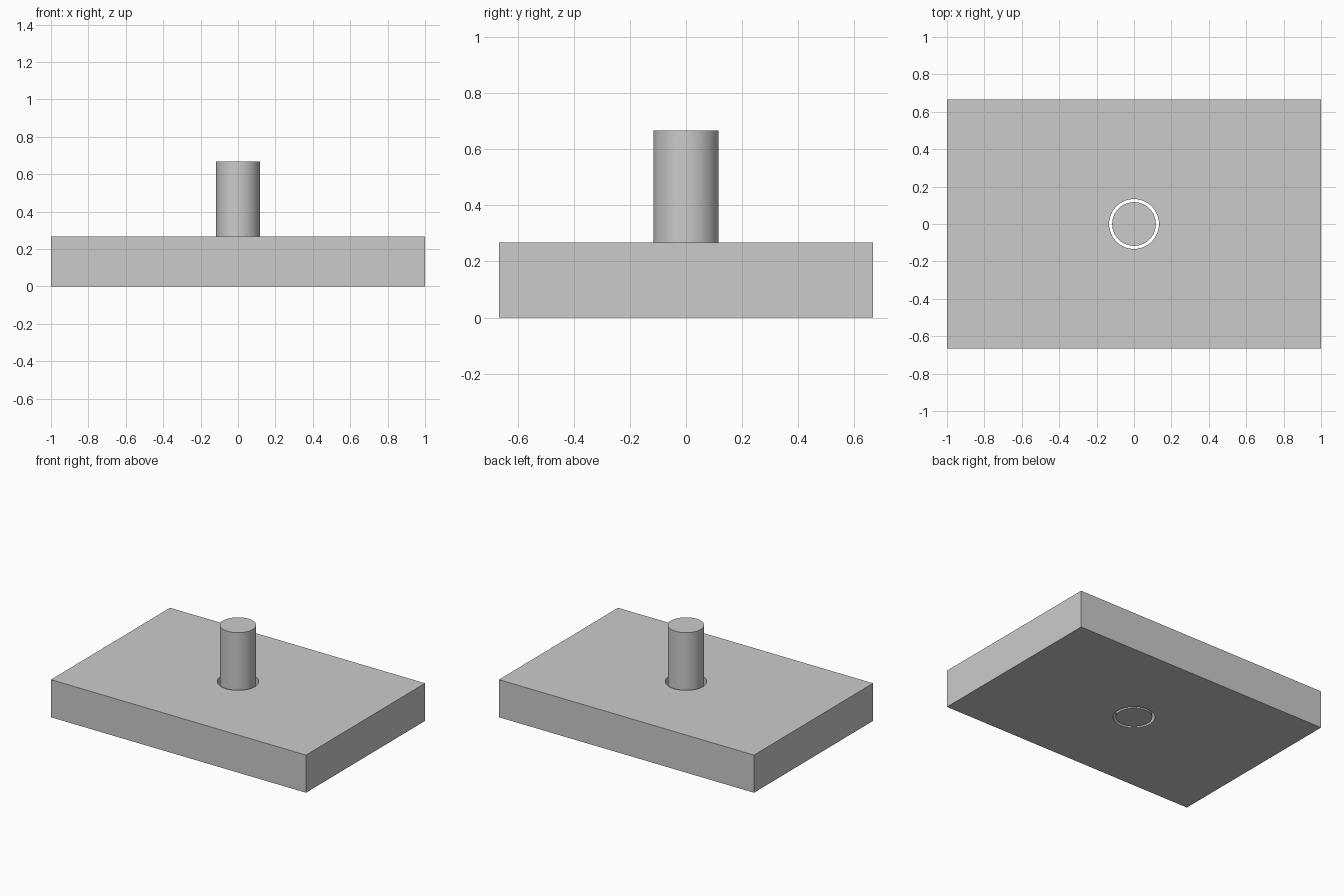
import bpy

if "Cube" in bpy.data.objects:
    bpy.data.objects.remove(bpy.data.objects["Cube"])

LENGTH, WIDTH, THICK = 2.0, 1.3333, 0.2667
HOLE_R, PIN_R, PIN_H = 0.1333, 0.1167, 0.6667


def cylinder(name, radius, z0, z1):
    bpy.ops.mesh.primitive_cylinder_add(
        vertices=96, radius=radius, depth=z1 - z0, location=(0, 0, (z0 + z1) / 2))
    obj = bpy.context.object
    obj.name = name
    return obj


# Cutter for the clearance hole
cutter = cylinder("hole_cutter", HOLE_R, -0.1, THICK + 0.1)
cutter.hide_render = True
cutter.hide_set(True)

# Base plate with a through hole
bpy.ops.mesh.primitive_cube_add(size=1, location=(0, 0, THICK / 2))
plate = bpy.context.object
plate.name = "base_plate"
plate.scale = (LENGTH, WIDTH, THICK)
bpy.ops.object.transform_apply(location=False, rotation=False, scale=True)
hole = plate.modifiers.new("hole", 'BOOLEAN')
hole.operation = 'DIFFERENCE'
hole.solver = 'EXACT'
hole.object = cutter
bpy.ops.object.modifier_apply(modifier=hole.name)
bpy.ops.object.shade_smooth_by_angle()
bpy.data.objects.remove(cutter)

# Loose pin standing in the hole, flush with the plate's underside
pin = cylinder("pin", PIN_R, 0, PIN_H)
bpy.ops.object.shade_smooth_by_angle()
